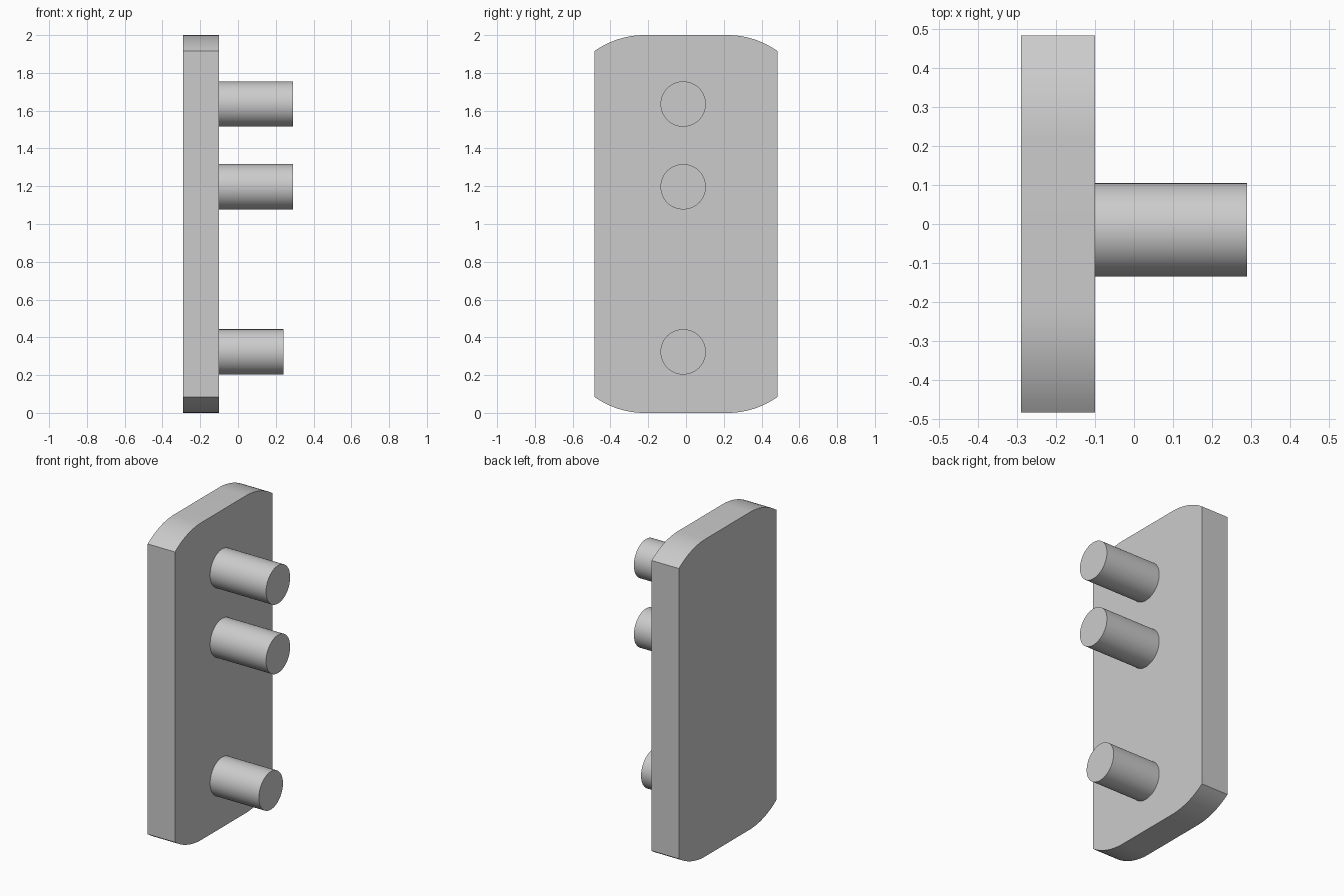
import bpy
import bmesh
import math

cube = bpy.data.objects.get("Cube")
if cube:
    bpy.data.objects.remove(cube, do_unlink=True)

grey = bpy.data.materials.new("plain_grey")
grey.use_nodes = True
grey.diffuse_color = (0.6, 0.6, 0.6, 1)
grey.node_tree.nodes["Principled BSDF"].inputs["Base Color"].default_value = (0.6, 0.6, 0.6, 1)

BACK, FACE = -0.29, -0.10      # plate thickness along x
HALF_WIDTH, HEIGHT = 0.485, 2.0
FLAT, DROP = 0.22, 0.085       # half of the straight end edge, depth of the corner arc
STEPS = 12


def finish(obj):
    obj.data.materials.append(grey)
    bpy.ops.object.select_all(action="DESELECT")
    obj.select_set(True)
    bpy.context.view_layer.objects.active = obj
    bpy.ops.object.shade_smooth_by_angle(angle=math.radians(30))


def plate_outline():
    """Corner arcs are tangent to the end edges and stop at the straight sides."""
    run = HALF_WIDTH - FLAT
    radius = (run ** 2 + DROP ** 2) / (2 * DROP)
    sweep = math.asin(run / radius)
    arc = []
    for i in range(STEPS + 1):
        a = sweep * (1 - i / STEPS)
        arc.append((FLAT + radius * math.sin(a), HEIGHT - radius * (1 - math.cos(a))))
    top = arc + [(-y, z) for y, z in reversed(arc)]
    return top + [(-y, HEIGHT - z) for y, z in top]


# Back plate: outline extruded along x
bm = bmesh.new()
outline = bm.faces.new([bm.verts.new((BACK, y, z)) for y, z in plate_outline()])
extruded = bmesh.ops.extrude_face_region(bm, geom=[outline], use_keep_orig=True)
moved = [v for v in extruded["geom"] if isinstance(v, bmesh.types.BMVert)]
bmesh.ops.translate(bm, verts=moved, vec=(FACE - BACK, 0, 0))
bmesh.ops.recalc_face_normals(bm, faces=bm.faces[:])
mesh = bpy.data.meshes.new("back_plate")
bm.to_mesh(mesh)
bm.free()
plate = bpy.data.objects.new("back_plate", mesh)
bpy.context.collection.objects.link(plate)
finish(plate)

# Round pins standing out of the plate
for name, z, tip in (("upper_pin", 1.635, 0.29), ("middle_pin", 1.197, 0.29), ("lower_pin", 0.323, 0.24)):
    bpy.ops.mesh.primitive_cylinder_add(
        vertices=64, radius=0.12, depth=tip - FACE,
        location=((tip + FACE) / 2, -0.015, z), rotation=(0, math.pi / 2, 0))
    pin = bpy.context.object
    pin.name = name
    finish(pin)
